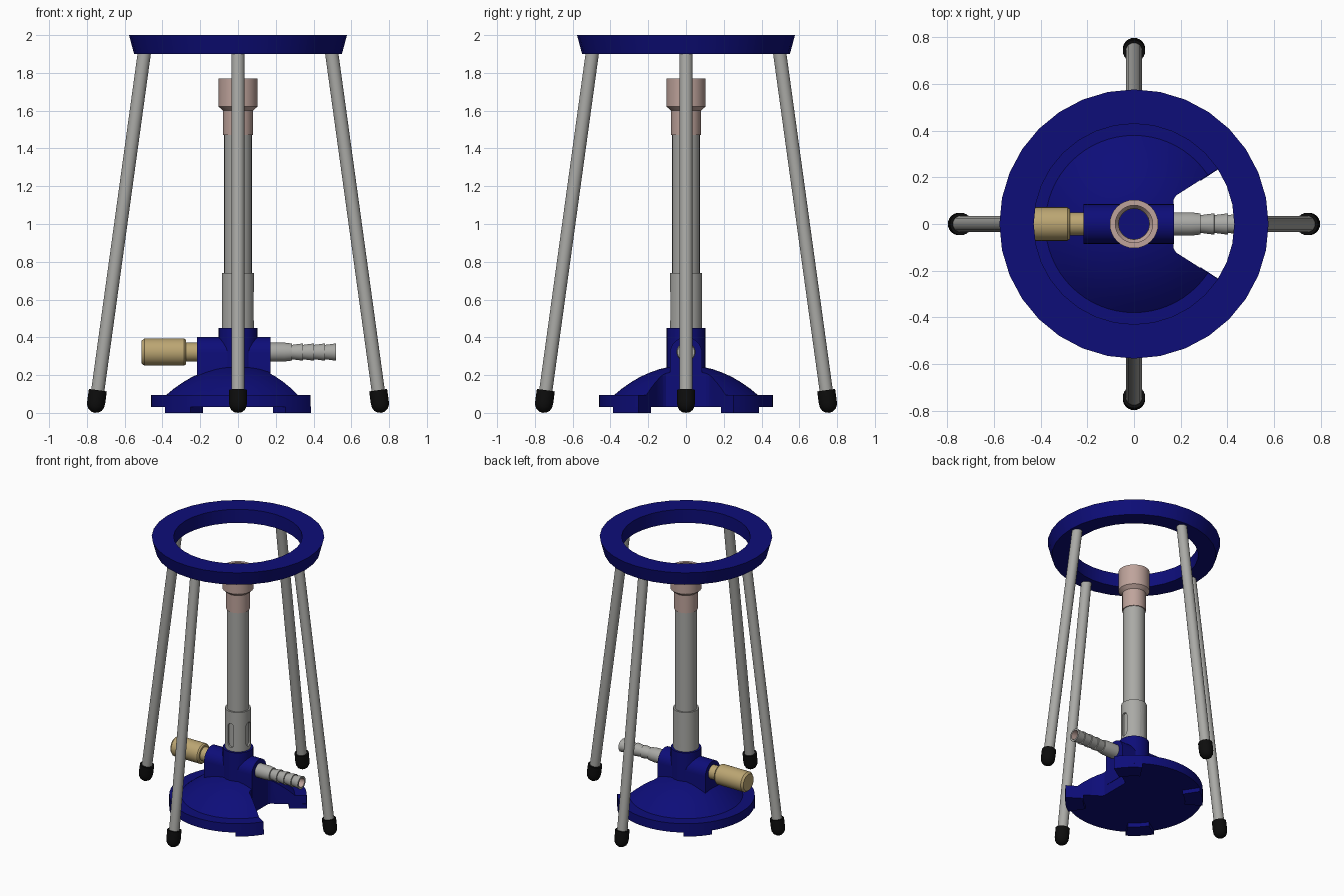
import bpy, bmesh, math
from mathutils import Matrix, Vector

if "Cube" in bpy.data.objects:
    bpy.data.objects.remove(bpy.data.objects["Cube"])


def material(name, rgb):
    m = bpy.data.materials.new(name)
    m.diffuse_color = (*rgb, 1)
    m.use_nodes = True
    m.node_tree.nodes["Principled BSDF"].inputs["Base Color"].default_value = m.diffuse_color
    return m


BLUE = material("navy blue", (0.004, 0.004, 0.19))
GREY = material("metal grey", (0.40, 0.40, 0.38))
PINK = material("copper pink", (0.52, 0.37, 0.33))
BRASS = material("brass", (0.50, 0.38, 0.17))
BLACK = material("rubber black", (0.004, 0.004, 0.004))


def smooth(ob):
    for p in ob.data.polygons:
        p.use_smooth = True
    ob.data.set_sharp_from_angle(angle=math.radians(30))


def finish(name, bm, mat):
    bmesh.ops.recalc_face_normals(bm, faces=bm.faces[:])
    me = bpy.data.meshes.new(name)
    bm.to_mesh(me)
    bm.free()
    me.materials.append(mat)
    ob = bpy.data.objects.new(name, me)
    bpy.context.collection.objects.link(ob)
    smooth(ob)
    return ob


def lathe(name, profile, mat, matrix=Matrix(), n=32, closed=False):
    """Revolve (radius, height) points about z, then place with matrix."""
    bm = bmesh.new()
    rings = []
    for r, z in profile:
        if r == 0:
            rings.append([bm.verts.new((0, 0, z))] * n)
        else:
            rings.append([bm.verts.new((r * math.cos(2 * math.pi * i / n),
                                        r * math.sin(2 * math.pi * i / n), z)) for i in range(n)])
    pairs = list(zip(rings, rings[1:]))
    if closed:
        pairs.append((rings[-1], rings[0]))
    for a, b in pairs:
        for i in range(n):
            j = (i + 1) % n
            bm.faces.new(list(dict.fromkeys((a[i], a[j], b[j], b[i]))))
    bm.transform(matrix)
    return finish(name, bm, mat)


def prism(name, points, lo, hi, mat, matrix=Matrix()):
    """Extrude a flat outline from height lo to hi."""
    bm = bmesh.new()
    face = bm.faces.new([bm.verts.new((x, y, lo)) for x, y in points])
    new = bmesh.ops.extrude_face_region(bm, geom=[face])["geom"]
    bmesh.ops.translate(bm, vec=(0, 0, hi - lo), verts=[g for g in new if isinstance(g, bmesh.types.BMVert)])
    bm.transform(matrix)
    return finish(name, bm, mat)


def cut(ob, cutters):
    for c in cutters:
        mod = ob.modifiers.new("cut", "BOOLEAN")
        mod.operation, mod.solver, mod.object = "DIFFERENCE", "EXACT", c
    dg = bpy.context.evaluated_depsgraph_get()
    me = bpy.data.meshes.new_from_object(ob.evaluated_get(dg))
    ob.modifiers.clear()
    ob.data = me
    me.materials.clear()
    me.materials.append(BLUE if ob.name == "burner_base" else GREY)
    for p in me.polygons:
        p.material_index = 0
    smooth(ob)
    for c in cutters:
        bpy.data.objects.remove(c)


# Tripod ring
lathe("tripod_ring", [(0.43, 1.9), (0.55, 1.9), (0.577, 2.0), (0.43, 2.0)], BLUE, closed=True)

# Tripod legs and rubber feet
foot, top = Vector((0.752, 0, 0.047)), Vector((0.494, 0, 1.92))
axis = top - foot
tilt = axis.to_track_quat("Z", "Y").to_matrix().to_4x4()
for k, side in enumerate(("right", "back", "left", "front")):
    place = Matrix.Rotation(k * math.pi / 2, 4, "Z") @ Matrix.Translation(foot) @ tilt
    lathe(side + "_leg", [(0, 0), (0.035, 0), (0.035, axis.length), (0, axis.length)], GREY, place, 24)
    lathe(side + "_foot_cap", [(0, -0.047), (0.02, -0.043), (0.036, -0.031), (0.045, -0.013), (0.048, 0.01),
                               (0.048, 0.074), (0, 0.074)], BLACK, place, 24)

# Burner base: dome and rim with a wedge cut out below the nozzle
base = lathe("burner_base", [(0, 0.03), (0.46, 0.03), (0.46, 0.095), (0.38, 0.095), (0.34, 0.128), (0.29, 0.163),
                             (0.24, 0.192), (0.19, 0.214), (0.14, 0.232), (0.08, 0.245), (0, 0.25)], BLUE, n=64)
wedge = [(0.17, -0.105), (0.6, -0.39), (0.6, 0.39), (0.18, 0.122), (0.17, 0.105)]
wedge[0:1] = [(0.17, -0.105), (0.18, -0.122)]
cut(base, [prism("wedge_cutter", wedge, -0.1, 0.5, BLUE)])

# Four pads under the rim
for k in range(4):
    arc = [math.radians(45 + 90 * k + d) for d in (-12, -6, 0, 6, 12)]
    outline = [(0.46 * math.cos(a), 0.46 * math.sin(a)) for a in arc]
    outline += [(0.34 * math.cos(a), 0.34 * math.sin(a)) for a in reversed(arc)]
    prism("base_pad_%d" % (k + 1), outline, 0, 0.035, BLUE)

# Valve body: arched block along x, with an upright boss
arch = [(0.085 * math.cos(math.pi * i / 16), 0.316 + 0.085 * math.sin(math.pi * i / 16)) for i in range(17)]
along_x = Matrix(((0, 0, 1, 0), (1, 0, 0, 0), (0, 1, 0, 0), (0, 0, 0, 1)))
prism("valve_body", [(0.085, 0.1)] + arch + [(-0.085, 0.1)], -0.217, 0.172, BLUE, along_x)
lathe("valve_boss", [(0, 0.2), (0.102, 0.2), (0.102, 0.45), (0, 0.45)], BLUE)

# Barrel tube
lathe("barrel_tube", [(0.065, 0.45), (0.073, 0.45), (0.073, 1.6), (0.065, 1.6)], GREY, closed=True)

# Air collar with four slots
collar = lathe("air_collar", [(0.074, 0.45), (0.086, 0.45), (0.086, 0.74), (0.074, 0.74)], GREY, closed=True)
slots = []
for k in range(4):
    tip = [(0.023 * math.cos(math.pi * i / 8), 0.63 + 0.023 * math.sin(math.pi * i / 8)) for i in range(9)]
    low = [(-x, 1.13 - z) for x, z in tip]
    slots.append(prism("slot_cutter", tip + low, 0.05, 0.12, GREY,
                       Matrix.Rotation(k * math.pi / 2, 4, "Z") @ along_x))
cut(collar, slots)

# Flame head
lathe("flame_head", [(0.066, 1.47), (0.079, 1.47), (0.079, 1.6), (0.104, 1.622), (0.104, 1.77),
                     (0.08, 1.77), (0.08, 1.63), (0.066, 1.61)], PINK, closed=True)

# Brass needle valve knob
pointing_left = Matrix.Translation((0, 0, 0.322)) @ Matrix.Rotation(-math.pi / 2, 4, "Y")
lathe("valve_stem", [(0, 0.2), (0.05, 0.2), (0.05, 0.29), (0, 0.29)], BRASS, pointing_left)
lathe("valve_knob", [(0, 0.275), (0.064, 0.275), (0.072, 0.285), (0.072, 0.496), (0.06, 0.51), (0, 0.51)],
      BRASS, pointing_left)

# Barbed hose nozzle with a bore
pointing_right = Matrix.Translation((0, 0, 0.322)) @ Matrix.Rotation(math.pi / 2, 4, "Y")
barbs = [(0.03, 0.16), (0.05, 0.16), (0.05, 0.245), (0.045, 0.285)]
for k in range(4):
    barbs += [(0.038, 0.286 + 0.0585 * k), (0.046, 0.344 + 0.0585 * k)]
lathe("hose_nozzle", barbs + [(0.033, 0.5195)], GREY, pointing_right)
lathe("nozzle_bore", [(0.033, 0.5195), (0.033, 0.2), (0, 0.2)], PINK, pointing_right)
for p in bpy.data.objects["nozzle_bore"].data.polygons:
    p.flip()
